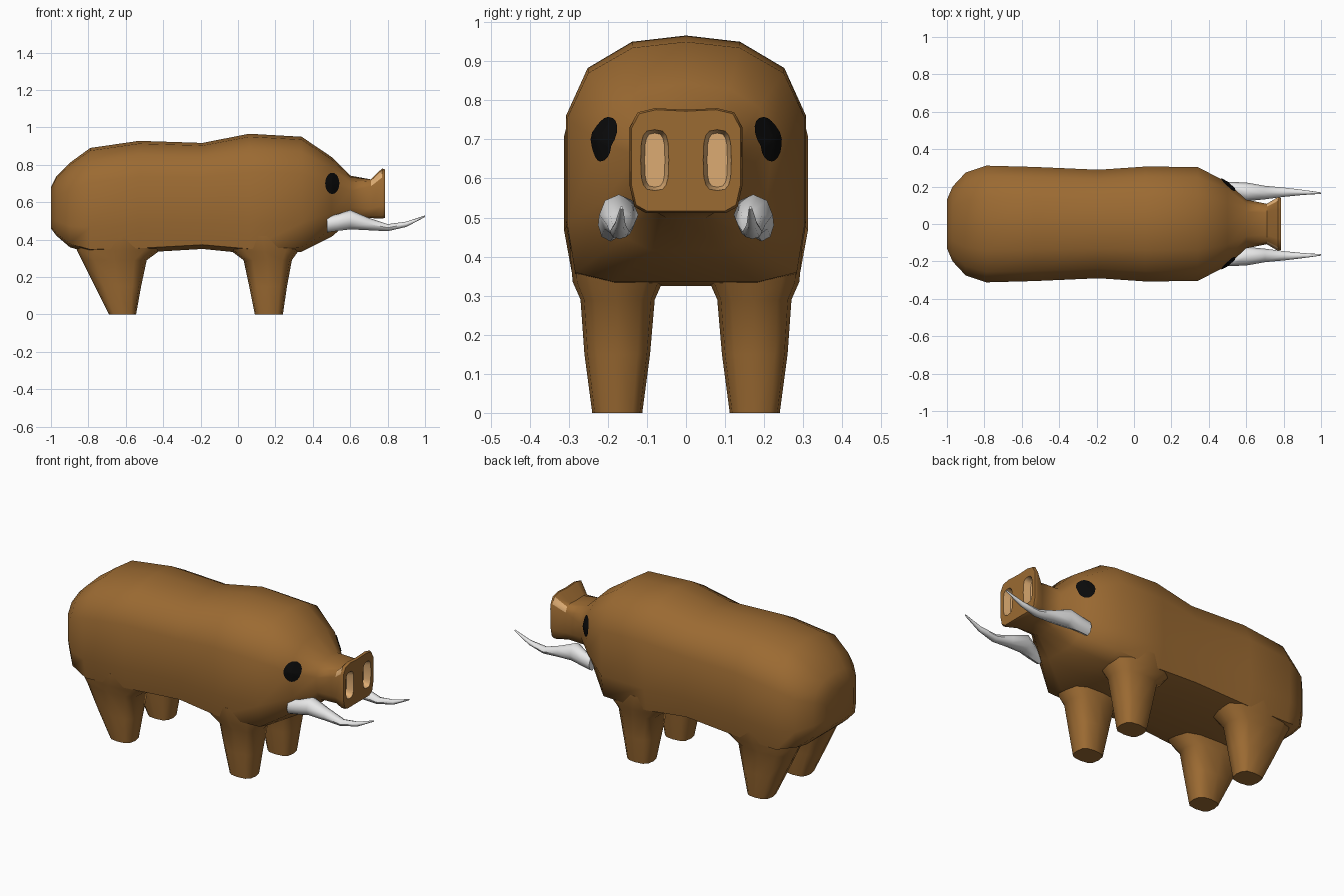
import bpy, bmesh, math
from mathutils import Vector
from mathutils.bvhtree import BVHTree

if "Cube" in bpy.data.objects:
    bpy.data.objects.remove(bpy.data.objects["Cube"])


def material(name, rgb):
    m = bpy.data.materials.new(name)
    m.diffuse_color = (*rgb, 1)
    m.use_nodes = True
    m.node_tree.nodes["Principled BSDF"].inputs["Base Color"].default_value = m.diffuse_color
    return m


BROWN = material("brown hide", (0.33, 0.145, 0.032))
TAN = material("tan nostril", (0.72, 0.41, 0.17))
WHITE = material("ivory white", (0.8, 0.8, 0.8))
BLACK = material("eye black", (0.003, 0.003, 0.003))


def loft(name, rings, mat, angle=50):
    """Skin a list of equal-length point rings and cap both ends."""
    bm = bmesh.new()
    vs = [[bm.verts.new(p) for p in r] for r in rings]
    n = len(rings[0])
    for a, b in zip(vs, vs[1:]):
        for i in range(n):
            j = (i + 1) % n
            bm.faces.new((a[i], a[j], b[j], b[i]))
    bm.faces.new(vs[0])
    bm.faces.new(vs[-1])
    bmesh.ops.recalc_face_normals(bm, faces=bm.faces)
    return finish(name, bm, mat, angle)


def finish(name, bm, mat, angle=50):
    me = bpy.data.meshes.new(name)
    bm.to_mesh(me)
    bm.free()
    me.materials.append(mat)
    ob = bpy.data.objects.new(name, me)
    bpy.context.collection.objects.link(ob)
    smooth(ob, angle)
    return ob


def smooth(ob, angle):
    bpy.ops.object.select_all(action='DESELECT')
    ob.select_set(True)
    bpy.context.view_layer.objects.active = ob
    bpy.ops.object.shade_smooth_by_angle(angle=math.radians(angle))


# Body cross-sections: barrel, tapering head and boxy snout (half outlines, top to bottom)
BARREL = [(0, 1), (.45, .975), (.82, .87), (1, .68), (1, .25), (.93, .04), (.6, 0), (0, 0)]
HEAD = [(0, 1), (.5, .97), (.84, .86), (1, .66), (.93, .3), (.7, .08), (.4, 0), (0, 0)]
SNOUT = [(0, .985), (.55, 1), (.86, .96), (1, .82), (1, .25), (.92, .06), (.72, 0), (0, 0)]


def section(x, z0, z1, w, prof):
    half = [(u * w, z0 + v * (z1 - z0)) for u, v in prof]
    pts = half + [(-y, z) for y, z in half[-2:0:-1]]
    return [(x, y, z) for y, z in pts]


body = loft("body", [section(*r) for r in [
    (-1.0, .46, .68, .13, BARREL),
    (-.97, .42, .74, .20, BARREL),
    (-.90, .36, .81, .275, BARREL),
    (-.79, .325, .89, .312, BARREL),
    (-.53, .33, .928, .305, BARREL),
    (-.19, .35, .917, .29, BARREL),
    (.06, .325, .966, .307, BARREL),
    (.34, .335, .95, .305, BARREL),
    (.50, .415, .842, .222, HEAD),
    (.60, .50, .742, .13, HEAD),
    (.71, .515, .722, .108, SNOUT),
    (.77, .512, .78, .144, SNOUT),
    (.785, .517, .776, .139, SNOUT)]], BROWN)

# Nostril sockets cut into the snout
for s in (-1, 1):
    rings = []
    for x, k in ((.745, .72), (.785, 1), (.82, 1.26)):
        ring = []
        for i in range(16):
            a = 2 * math.pi * i / 16
            c, d = math.cos(a), math.sin(a)
            ring.append((x, s * .08 + k * .036 * math.copysign(abs(c) ** .6, c),
                         .647 + .078 * (k * .4 + .6) * math.copysign(abs(d) ** .6, d)))
        rings.append(ring)
    cutter = loft("nostril_cutter", rings, TAN)
    mod = body.modifiers.new("nostril", 'BOOLEAN')
    mod.operation = 'DIFFERENCE'
    mod.solver = 'EXACT'
    mod.object = cutter
    bpy.ops.object.select_all(action='DESELECT')
    body.select_set(True)
    bpy.context.view_layer.objects.active = body
    bpy.ops.object.modifier_apply(modifier=mod.name)
    bpy.data.objects.remove(cutter)

# Colour only the faces inside the sockets
if len(body.data.materials) < 2:
    body.data.materials.append(TAN)
body.data.materials[1] = TAN
for p in body.data.polygons:
    c = p.center
    inside = .72 < c.x < .784 and .03 < abs(c.y) < .125 and .56 < c.z < .735
    p.material_index = 1 if inside else 0
smooth(body, 50)


# Legs: rounded-square sections flaring into the belly
def leg(name, side, levels):
    rings = []
    for z, x0, x1, y0, y1 in levels:
        ring = []
        for i in range(12):
            a = 2 * math.pi * i / 12
            c, d = math.cos(a), math.sin(a)
            ring.append(((x0 + x1) / 2 + (x1 - x0) / 2 * math.copysign(abs(c) ** .7, c),
                         side * ((y0 + y1) / 2 + (y1 - y0) / 2 * math.copysign(abs(d) ** .7, d)), z))
        rings.append(ring)
    loft(name, rings, BROWN)


for s, label in ((-1, "right"), (1, "left")):
    leg("front_leg_" + label, s, [
        (0, .09, .24, .112, .24), (.15, .06, .262, .092, .26),
        (.29, .03, .288, .08, .27), (.335, -.03, .32, .06, .29), (.42, -.08, .34, .04, .298)])
    leg("back_leg_" + label, s, [
        (0, -.69, -.545, .112, .24), (.15, -.765, -.518, .092, .26),
        (.29, -.835, -.488, .08, .27), (.34, -.86, -.42, .06, .29), (.42, -.87, -.38, .04, .298)])

    # Tusks: curved tapering horns
    tusk = [(.475, .194, .48, .031, .041), (.535, .188, .492, .036, .045),
            (.60, .172, .507, .05, .052), (.70, .168, .483, .036, .033),
            (.80, .17, .464, .025, .019), (.90, .169, .482, .014, .014),
            (1.0, .165, .525, .004, .004)]
    loft("tusk_" + label, [[(x, s * (y + ry * math.cos(i * math.pi / 4)),
                             z + rz * math.sin(i * math.pi / 4)) for i in range(8)]
                           for x, y, z, ry, rz in tusk], WHITE)

    # Eyes: thin ovals laid on the head surface
    tree = BVHTree.FromPolygons([v.co.copy() for v in body.data.vertices],
                                [tuple(p.vertices) for p in body.data.polygons])
    bm = bmesh.new()

    def on_head(x, z):
        hit, nor, _, _ = tree.ray_cast(Vector((x, s * 2, z)), Vector((0, -s, 0)))
        return bm.verts.new(hit + Vector((.4, s * .9, .1)).normalized() * .005)

    N = 20
    mid = on_head(.502, .70)
    prev = None
    for k in (.25, .5, .75, 1):
        ring = [on_head(.502 + .038 * k * math.cos(2 * math.pi * i / N),
                        .70 + .057 * k * math.sin(2 * math.pi * i / N)) for i in range(N)]
        for i in range(N):
            j = (i + 1) % N
            f = (mid, ring[i], ring[j]) if prev is None else (prev[i], ring[i], ring[j], prev[j])
            bm.faces.new(f if s < 0 else f[::-1])
        prev = ring
    finish("eye_" + label, bm, BLACK)
